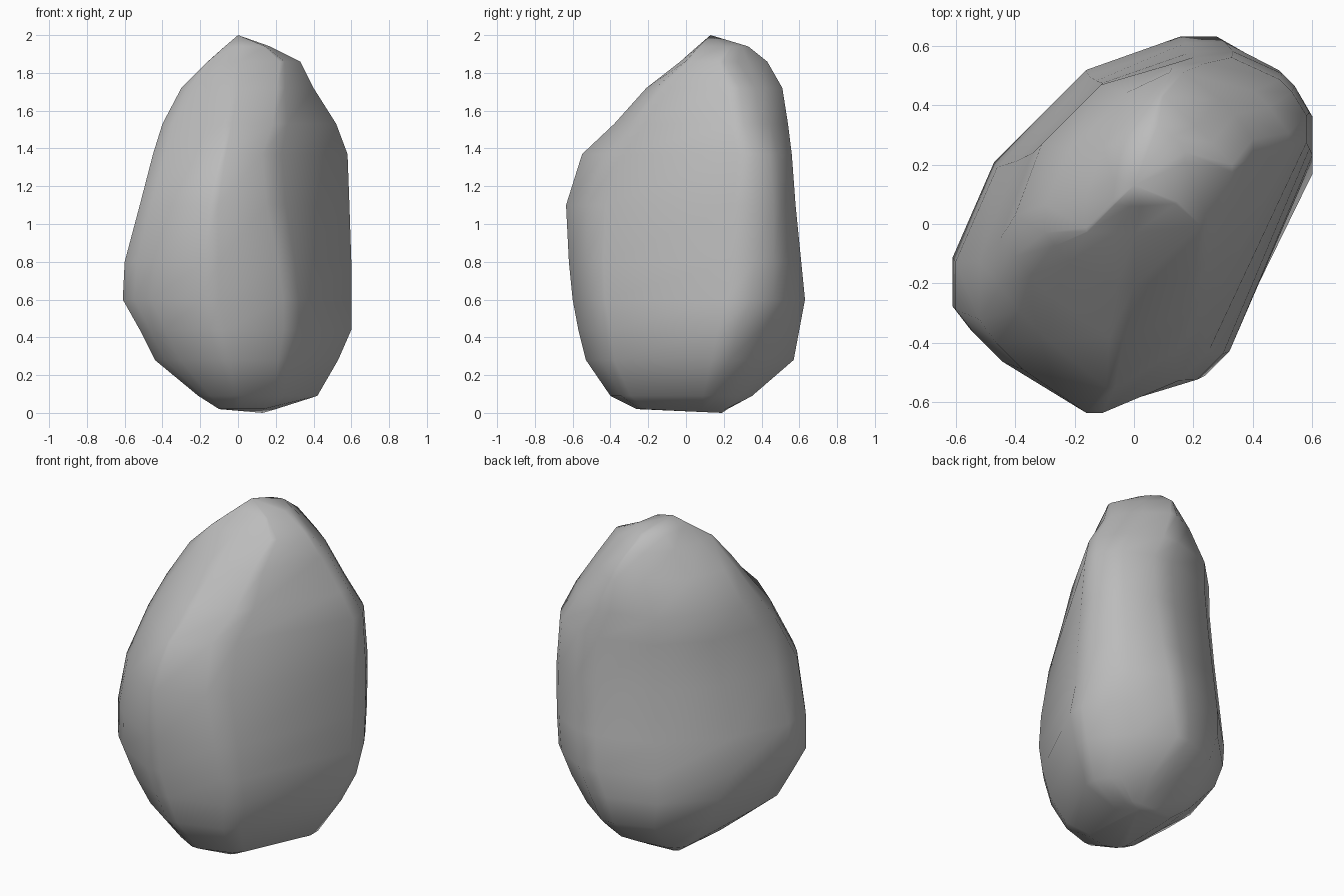
import bpy
import bmesh
from math import cos, sin, pi
from mathutils import Vector

cube = bpy.data.objects.get("Cube")
if cube:
    bpy.data.objects.remove(cube, do_unlink=True)


def make_material(name, colour):
    material = bpy.data.materials.new(name)
    material.use_nodes = True
    material.diffuse_color = colour
    material.node_tree.nodes["Principled BSDF"].inputs["Base Color"].default_value = colour
    return material


# Each level: height, then the reach of the stone in eight directions,
# counter-clockwise: left, back left, back, back right, right,
# front right, front, front left
levels = [
    (.02, .20, .28, .22, .20, .10, .22, .26, .25),
    (.09, .42, .43, .35, .31, .21, .34, .40, .38),
    (.28, .53, .56, .57, .44, .44, .50, .53, .47),
    (.44, .60, .64, .60, .48, .52, .58, .57, .51),
    (.60, .60, .70, .63, .48, .61, .64, .60, .53),
    (.80, .60, .71, .61, .46, .60, .64, .62, .52),
    (1.1, .59, .71, .58, .43, .52, .61, .635, .48),
    (1.37, .58, .69, .56, .41, .45, .48, .55, .40),
    (1.53, .52, .60, .54, .41, .40, .37, .38, .34),
    (1.72, .40, .50, .51, .33, .30, .24, .21, .26),
    (1.86, .33, .38, .43, .26, .16, .13, .03, .16),
    (1.94, .17, .30, .33, .22, .07, 0, -.06, .05),
]
# The part of each of the eight sides that stays flat, as fractions
flats = [
    (.68, .92), (.3, .55), (.2, .5), (.2, .75),
    (.5, .95), (.2, .5), (.25, .45), (.2, .38),
]
c = cos(pi / 4)


def section(level):
    """Sixteen-sided outline touching the eight reaches of one level."""
    z, *reach = level
    points = []
    for k, flat in enumerate(flats):
        angle = k * pi / 4
        normal = Vector((cos(angle), sin(angle), 0))
        along = Vector((-sin(angle), cos(angle), 0))
        start = reach[k] - reach[k - 1] / c
        end = reach[(k + 1) % len(reach)] / c - reach[k]
        for t in flat:
            shift = start + (end - start) * t
            points.append(normal * reach[k] + along * shift + Vector((0, 0, z)))
    return points


# Boulder body: stacked outlines bridged into a closed faceted shell
bm = bmesh.new()
rings = [[bm.verts.new(point) for point in section(level)] for level in levels]
base = bm.verts.new((.13, .19, 0))
peak = bm.verts.new((0, .13, 2))
count = len(rings[0])
for i in range(count):
    j = (i + 1) % count
    for lower, upper in zip(rings, rings[1:]):
        bm.faces.new((lower[i], lower[j], upper[j], upper[i]))
    bm.faces.new((base, rings[0][j], rings[0][i]))
    bm.faces.new((peak, rings[-1][i], rings[-1][j]))
bmesh.ops.recalc_face_normals(bm, faces=bm.faces[:])
for face in bm.faces:
    face.smooth = True

mesh = bpy.data.meshes.new("boulder")
bm.to_mesh(mesh)
bm.free()
boulder = bpy.data.objects.new("boulder", mesh)
bpy.context.collection.objects.link(boulder)
mesh.materials.append(make_material("stone grey", (.5, .5, .5, 1)))
